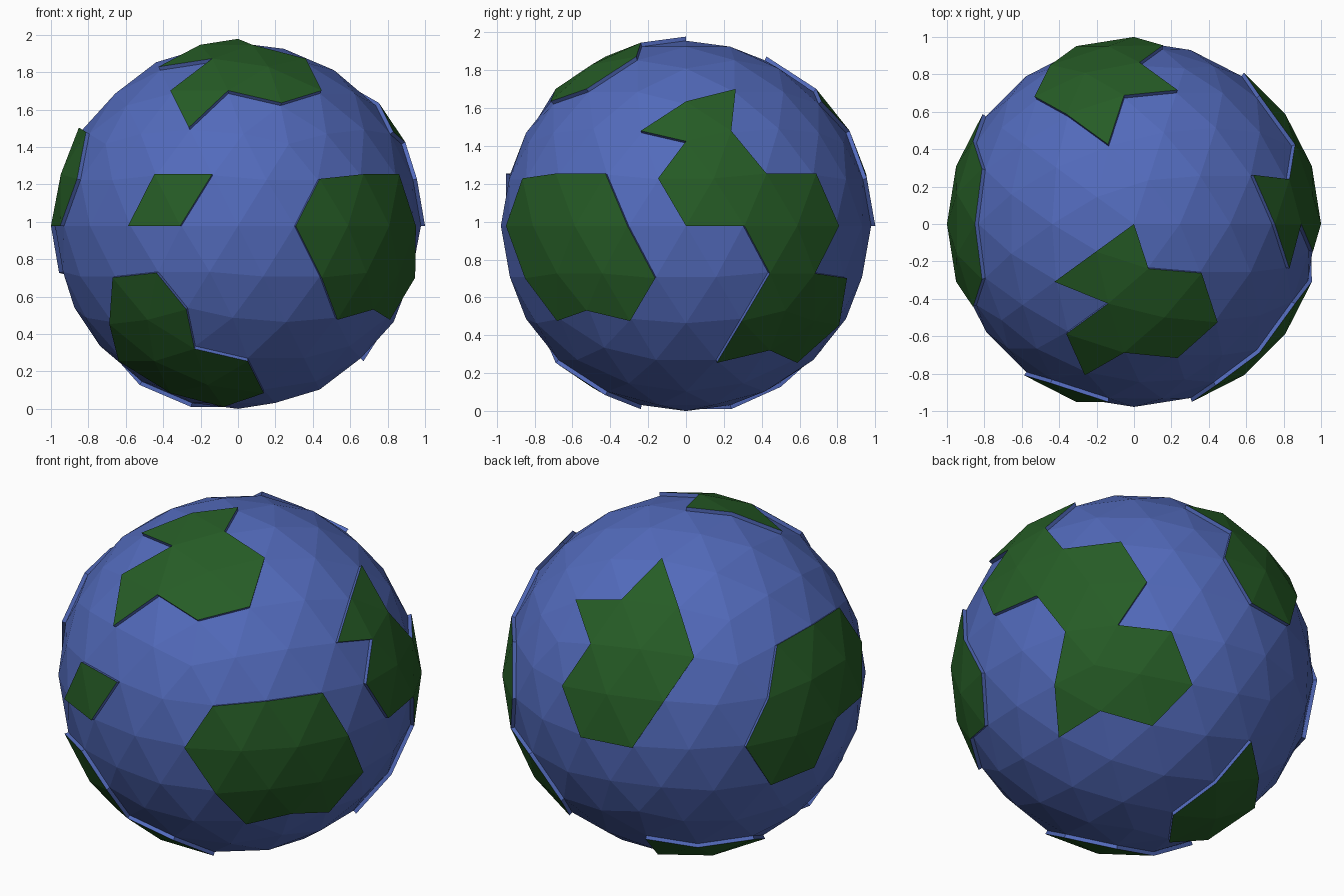
import bpy, bmesh, math

if "Cube" in bpy.data.objects:
    bpy.data.objects.remove(bpy.data.objects["Cube"])

OCEAN_R, LAND_R = 0.978, 1.0

# Heights separating the 12 horizontal bands of triangles on the unit icosphere
LIMITS = [0.96, 0.86, 0.70, 0.48, 0.25, 0, -0.25, -0.48, -0.70, -0.86, -0.96]

# Continents: (band from the top, azimuth from, azimuth to) in degrees
CONTINENTS = [
    # small front island
    [(5, -121, -99.5)],
    # front right
    [(5, -68, -22), (6, -68, -14), (7, -57, -15)],
    # right, running down and back
    [(3, -9, 18), (4, -4, 21), (5, -4, 50), (6, 22, 50), (7, 23, 67), (8, 17, 66)],
    # north pole and front
    [(0, -120, -95), (1, -137, -48), (2, -115, -45), (3, -112, -103)],
    # back top
    [(2, 101, 115), (3, 81, 125), (4, 85, 122), (5, 86, 113)],
    # left
    [(4, 157, 203), (5, 148, 202), (6, 148, 175)],
    # front bottom left
    [(7, -139, -112), (8, -149, -108), (9, -152, -80), (10, -135, -80)],
    # underside back
    [(9, 108, 166), (10, 108, 176)],
]
STRIPS = [s for c in CONTINENTS for s in c]


def is_land(face):
    c = face.calc_center_median()
    band = sum(c.z < t for t in LIMITS)
    az = math.degrees(math.atan2(c.y, c.x))
    return any(band == b and (az - a0) % 360 <= a1 - a0 for b, a0, a1 in STRIPS)


def material(name, rgb):
    m = bpy.data.materials.new(name)
    m.diffuse_color = (*rgb, 1)
    m.use_nodes = True
    m.node_tree.nodes["Principled BSDF"].inputs["Base Color"].default_value = m.diffuse_color
    return m


# Faceted ocean ball
bm = bmesh.new()
bmesh.ops.create_icosphere(bm, subdivisions=3, radius=1)
land = [f for f in bm.faces if is_land(f)]

# Raise the continents; their side walls keep the ocean colour
res = bmesh.ops.extrude_face_region(bm, geom=land)
tops = [g for g in res["geom"] if isinstance(g, bmesh.types.BMFace)]
old = [f for f in land if f.is_valid and f not in tops]
if old:
    bmesh.ops.delete(bm, geom=old, context='FACES')
raised = {v for f in tops for v in f.verts}
for v in bm.verts:
    v.co *= LAND_R if v in raised else OCEAN_R
    v.co.z += OCEAN_R
for f in bm.faces:
    f.material_index = 0
    f.smooth = False
for f in tops:
    f.material_index = 1
bmesh.ops.recalc_face_normals(bm, faces=bm.faces[:])

mesh = bpy.data.meshes.new("planet")
bm.to_mesh(mesh)
bm.free()
mesh.materials.append(material("ocean blue", (0.085, 0.145, 0.50)))
mesh.materials.append(material("land green", (0.019, 0.107, 0.019)))
bpy.context.collection.objects.link(bpy.data.objects.new("planet", mesh))
